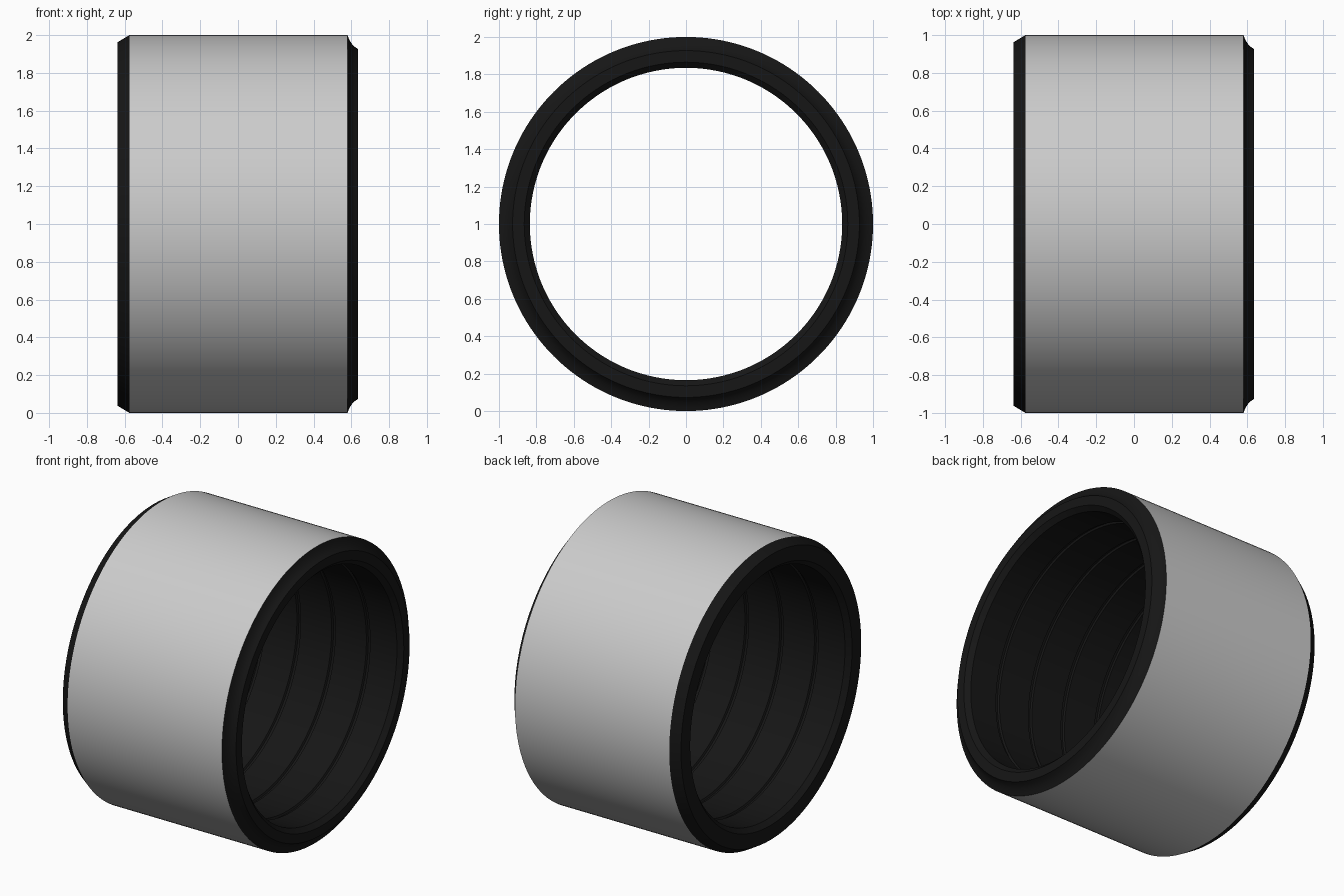
import bpy, math

if "Cube" in bpy.data.objects:
    bpy.data.objects.remove(bpy.data.objects["Cube"])

SEG = 160


def lathe(name, profile, color=None):
    """Revolve an open (x, radius) profile about the x axis at z = 1."""
    verts, faces = [], []
    n = len(profile)
    for i in range(SEG):
        a = 2 * math.pi * i / SEG
        verts += [(x, r * math.cos(a), 1 + r * math.sin(a)) for x, r in profile]
    for i in range(SEG):
        j = (i + 1) % SEG
        for k in range(n - 1):
            faces.append((i * n + k, i * n + k + 1, j * n + k + 1, j * n + k))
    mesh = bpy.data.meshes.new(name)
    mesh.from_pydata(verts, [], faces)
    mesh.update()
    # outward winding for profiles running +x on the outside
    mesh.flip_normals()
    obj = bpy.data.objects.new(name, mesh)
    bpy.context.collection.objects.link(obj)
    if color:
        mat = bpy.data.materials.new(name + "_material")
        mat.diffuse_color = color
        mat.use_nodes = True
        mat.node_tree.nodes["Principled BSDF"].inputs["Base Color"].default_value = mat.diffuse_color
        mesh.materials.append(mat)
    bpy.ops.object.select_all(action='DESELECT')
    obj.select_set(True)
    bpy.context.view_layer.objects.active = obj
    bpy.ops.object.shade_smooth_by_angle(angle=math.radians(25))
    return obj


# Outer metal sleeve
lathe("outer_sleeve", [(-0.575, 1.0), (0.58, 1.0)])

# Right end: concave shoulder, flat rim and inner chamfer
right_end = [(0.58, 1.0), (0.587, 0.98), (0.6, 0.957), (0.615, 0.94),
             (0.635, 0.927), (0.635, 0.865), (0.605, 0.835)]

# Bore with four shallow ring grooves
bore = []
for x in (0.39, 0.13, -0.13, -0.39):
    bore += [(x + 0.014, 0.835), (x + 0.008, 0.847),
             (x - 0.008, 0.847), (x - 0.014, 0.835)]

# Left end: inner chamfer, flat rim and straight outer bevel
left_end = [(-0.605, 0.835), (-0.637, 0.865), (-0.637, 0.963), (-0.575, 1.0)]

# Dark rubber liner wrapping through the bore and over both ends
lathe("inner_liner", right_end + bore + left_end, (0.008, 0.008, 0.008, 1))
